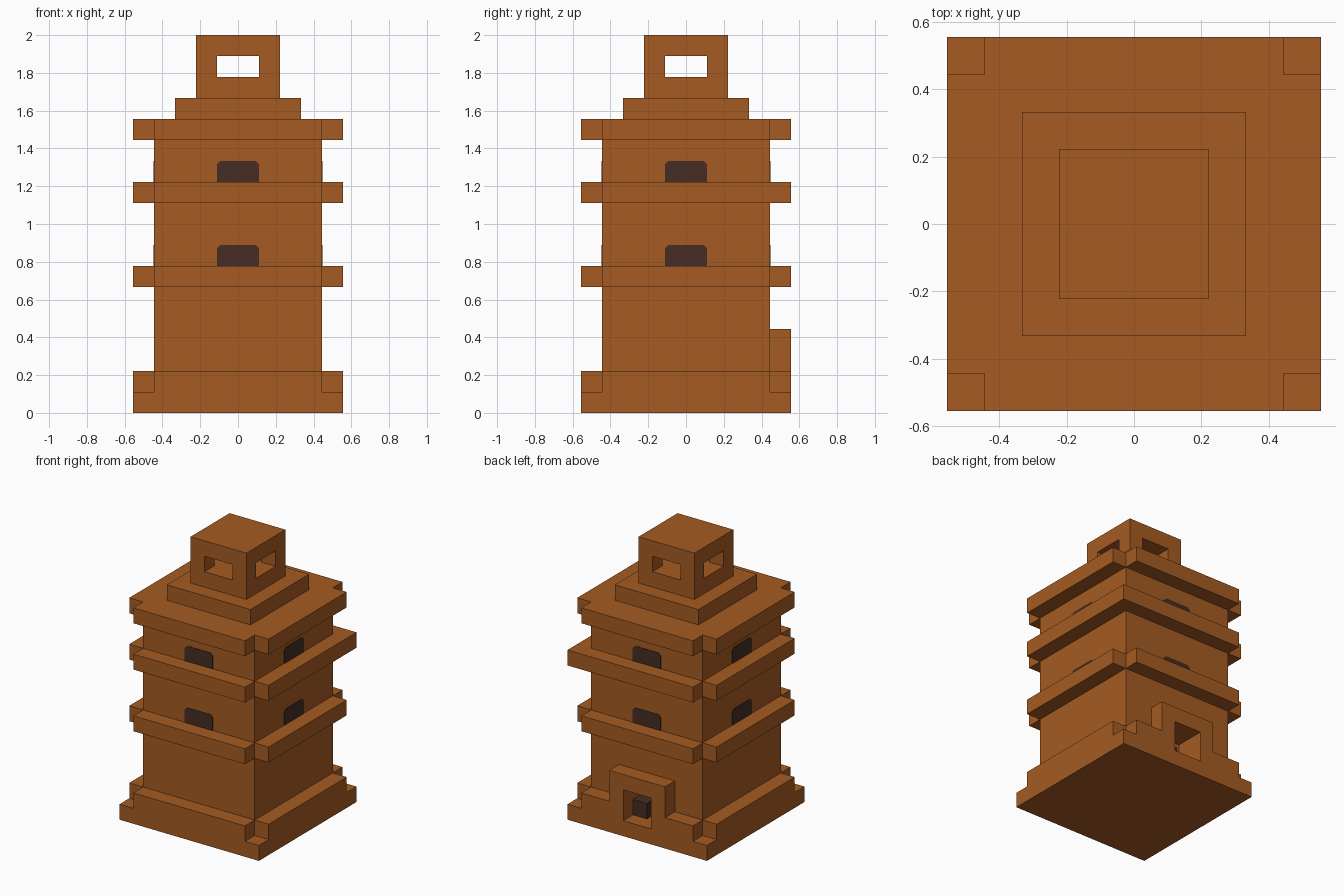
import bpy
import bmesh
from mathutils import Matrix, Vector

U = 1 / 9  # grid module: the tower is 18 modules tall

if "Cube" in bpy.data.objects:
    bpy.data.objects.remove(bpy.data.objects["Cube"], do_unlink=True)


def make_material(name, color):
    mat = bpy.data.materials.new(name)
    mat.use_nodes = True
    mat.diffuse_color = color
    mat.node_tree.nodes["Principled BSDF"].inputs["Base Color"].default_value = color
    return mat


CLAY = make_material("terracotta brown", (0.376, 0.105, 0.016, 1))
DARK = make_material("dark brown", (0.061, 0.026, 0.017, 1))


def prism(name, outline, z0, z1, mat, matrix=None):
    """Extrude an outline (in modules) from z0 to z1, then place it."""
    bm = bmesh.new()
    face = bm.faces.new([bm.verts.new((x, y, z0)) for x, y in outline])
    top = bmesh.ops.extrude_face_region(bm, geom=[face])["geom"]
    verts = [v for v in top if isinstance(v, bmesh.types.BMVert)]
    bmesh.ops.translate(bm, verts=verts, vec=(0, 0, z1 - z0))
    bmesh.ops.transform(bm, matrix=Matrix.Scale(U, 4) @ (matrix or Matrix()), verts=bm.verts)
    bmesh.ops.recalc_face_normals(bm, faces=bm.faces)
    mesh = bpy.data.meshes.new(name)
    bm.to_mesh(mesh)
    bm.free()
    mesh.materials.append(mat)
    obj = bpy.data.objects.new(name, mesh)
    bpy.context.collection.objects.link(obj)
    return obj


def box(name, x0, x1, y0, y1, z0, z1, mat=CLAY):
    return prism(name, [(x0, y0), (x1, y0), (x1, y1), (x0, y1)], z0, z1, mat)


def block(name, half, z0, z1):
    return box(name, -half, half, -half, half, z0, z1)


def notched_tier(name, z0, full_corner=False):
    """Square slab with its corners cut out; the back corner at +x may stay full."""
    outline = []
    for sx, sy in ((1, 1), (-1, 1), (-1, -1), (1, -1)):
        if full_corner and sx == sy == 1:
            outline.append((5, 5))
            continue
        corner = [(5 * sx, 4 * sy), (4 * sx, 4 * sy), (4 * sx, 5 * sy)]
        outline += corner if sx == sy else corner[::-1]
    return prism(name, outline, z0, z0 + 1, CLAY)


def cut(target, cutters):
    for cutter in cutters:
        mod = target.modifiers.new("opening", "BOOLEAN")
        mod.object = cutter
        mod.solver = "EXACT"
    bpy.context.view_layer.update()
    graph = bpy.context.evaluated_depsgraph_get()
    mesh = bpy.data.meshes.new_from_object(target.evaluated_get(graph))
    target.modifiers.clear()
    target.data = mesh


# Base and shaft
block("base_slab", 5, 0, 1)
base_tier = notched_tier("base_tier", 1)
shaft = block("shaft", 4, 1, 13.5)

# Ledges around the shaft
notched_tier("lower_ledge", 6)
notched_tier("middle_ledge", 10, full_corner=True)
notched_tier("roof_ledge", 13)

# Roof step and lantern
block("roof_step", 3, 14, 15)
lantern = block("lantern", 2, 15, 18)

# Doorway through the porch at the back
porch = box("porch", -2, 2, 4, 5, 2, 4)
door_cutter = box("door_cutter", -1, 1, 3, 6, 0.5, 3)
for part in (base_tier, shaft, porch):
    cut(part, [door_cutter])
box("door_block", 0, 1, 3, 4, 1, 2, DARK)

# Crossing openings in the lantern
openings = [box("lantern_cutter_x", -3, 3, -1, 1, 16, 17),
            box("lantern_cutter_y", -1, 1, -3, 3, 16, 17)]
cut(lantern, openings)

for cutter in [door_cutter] + openings:
    bpy.data.objects.remove(cutter, do_unlink=True)

# Dark windows with clipped top corners, two on each side
c = 0.16
window = [(-1, 0), (1, 0), (1, 1 - c), (1 - c, 1), (c - 1, 1), (-1, 1 - c)]
for level, sill in (("lower", 7), ("upper", 11)):
    for turn, side in enumerate(("front", "left", "back", "right")):
        place = (Matrix.Rotation(turn * 1.5707963, 4, "Z")
                 @ Matrix.Translation(Vector((0, -4, sill)))
                 @ Matrix.Rotation(1.5707963, 4, "X"))
        prism(f"{level}_{side}_window", window, -0.02, 0.03, DARK, place)
